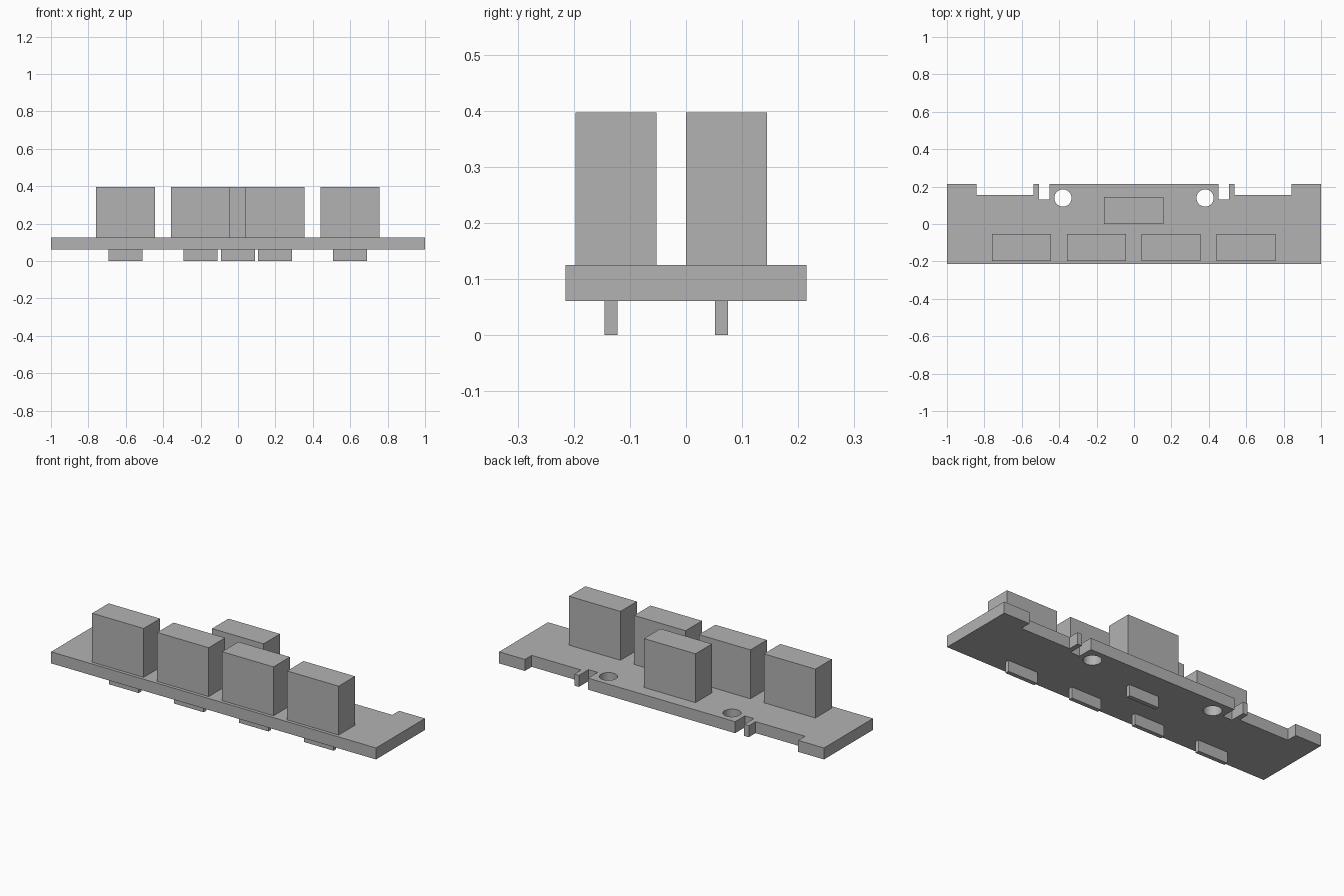
import bpy
import bmesh

if "Cube" in bpy.data.objects:
    bpy.data.objects.remove(bpy.data.objects["Cube"], do_unlink=True)

grey = bpy.data.materials.new("plain grey")
grey.use_nodes = True
colour = (0.45, 0.45, 0.45, 1)
grey.diffuse_color = colour
grey.node_tree.nodes["Principled BSDF"].inputs["Base Color"].default_value = colour

BOTTOM, TOP = 0.061, 0.125      # board faces
FRONT, BACK = -0.215, 0.215


def prism(name, outline, z0, z1):
    """Extrude a flat outline from z0 up to z1."""
    bm = bmesh.new()
    face = bm.faces.new([bm.verts.new((x, y, z0)) for x, y in outline])
    grown = bmesh.ops.extrude_face_region(bm, geom=[face])["geom"]
    verts = [v for v in grown if isinstance(v, bmesh.types.BMVert)]
    bmesh.ops.translate(bm, verts=verts, vec=(0, 0, z1 - z0))
    bmesh.ops.recalc_face_normals(bm, faces=bm.faces[:])
    mesh = bpy.data.meshes.new(name)
    bm.to_mesh(mesh)
    bm.free()
    mesh.materials.append(grey)
    obj = bpy.data.objects.new(name, mesh)
    bpy.context.collection.objects.link(obj)
    return obj


def box(name, x, width, y0, y1, z0, z1):
    a, b = x - width / 2, x + width / 2
    return prism(name, [(a, y0), (b, y0), (b, y1), (a, y1)], z0, z1)


# Board with mirrored notches along the back edge
half = [(1, FRONT), (1, BACK), (0.841, BACK), (0.841, 0.155),
        (0.537, 0.155), (0.537, BACK), (0.509, BACK), (0.509, 0.13),
        (0.453, 0.13), (0.453, BACK)]
board = prism("board", half + [(-x, y) for x, y in reversed(half)], BOTTOM, TOP)

# Round mounting holes
for x in (-0.38, 0.38):
    bpy.ops.mesh.primitive_cylinder_add(vertices=48, radius=0.046, depth=0.4,
                                        location=(x, 0.139, TOP))
    cutter = bpy.context.object
    cutter.name = "hole_cutter"
    cutter.hide_render = True
    cutter.data.materials.append(grey)
    cut = board.modifiers.new("hole", 'BOOLEAN')
    cut.operation = 'DIFFERENCE'
    cut.solver = 'EXACT'
    cut.object = cutter
    bpy.context.view_layer.objects.active = board
    bpy.ops.object.modifier_apply(modifier=cut.name)
    bpy.data.objects.remove(cutter, do_unlink=True)

# Upright blocks, each with a thin tab below the board
spots = [(x, -0.197) for x in (-0.601, -0.201, 0.198, 0.599)] + [(-0.001, 0)]
for i, (x, y) in enumerate(spots, 1):
    box(f"block_{i}", x, 0.317, y, y + 0.144, TOP, 0.397)
    box(f"tab_{i}", x, 0.182, y + 0.052, y + 0.075, 0, BOTTOM)
